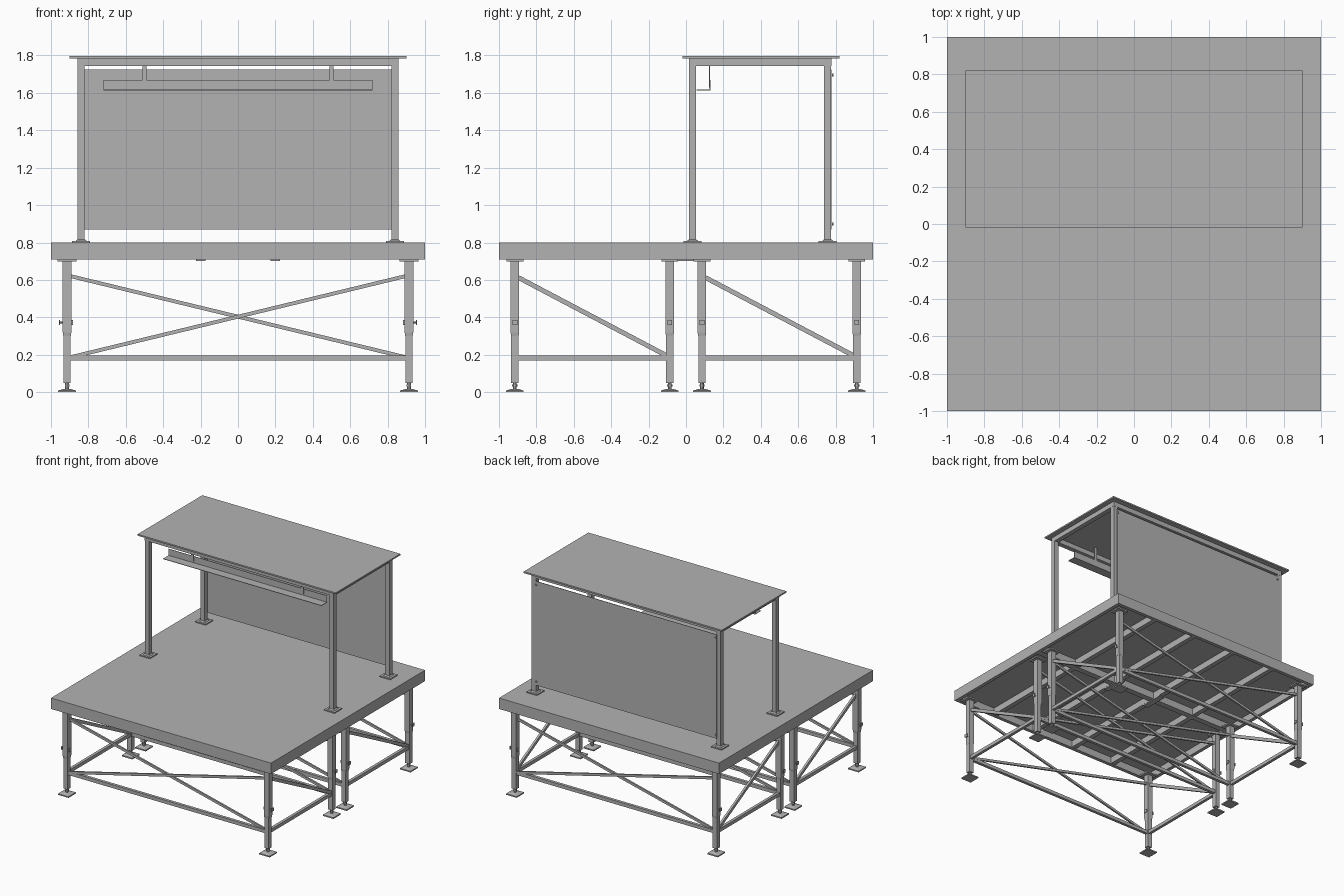
import bpy, bmesh
from mathutils import Vector, Matrix

cube = bpy.data.objects.get("Cube")
if cube:
    bpy.data.objects.remove(cube, do_unlink=True)

grey = bpy.data.materials.new("metal grey")
grey.use_nodes = True
grey.diffuse_color = (0.45, 0.45, 0.45, 1)
grey.node_tree.nodes["Principled BSDF"].inputs["Base Color"].default_value = (0.45, 0.45, 0.45, 1)


def add_box(bm, lo, hi):
    lo, hi = Vector(lo), Vector(hi)
    m = Matrix.Translation((lo + hi) / 2) @ Matrix.Diagonal((*(hi - lo), 1))
    bmesh.ops.create_cube(bm, size=1, matrix=m)


def add_block(bm, x, y, z0, z1, w):
    add_box(bm, (x - w / 2, y - w / 2, z0), (x + w / 2, y + w / 2, z1))


def add_taper(bm, x, y, z0, z1, w0, w1):
    """Square frustum standing upright."""
    m = Matrix.Translation((x, y, (z0 + z1) / 2)) @ Matrix.Rotation(0.785398, 4, "Z")
    bmesh.ops.create_cone(bm, cap_ends=True, segments=4, radius1=w0 * 0.7071,
                          radius2=w1 * 0.7071, depth=z1 - z0, matrix=m)


def add_rod(bm, a, b, r, sides=8):
    a, b = Vector(a), Vector(b)
    d = b - a
    m = Matrix.Translation((a + b) / 2) @ d.to_track_quat("Z", "Y").to_matrix().to_4x4()
    bmesh.ops.create_cone(bm, cap_ends=True, segments=sides, radius1=r, radius2=r,
                          depth=d.length, matrix=m)


def add_bar(bm, a, b, w, t):
    """Rectangular bar between two points, w tall and t thick sideways."""
    a, b = Vector(a), Vector(b)
    d = (b - a).normalized()
    side = d.cross(Vector((0, 0, 1))).normalized()
    rot = Matrix((d, side, d.cross(side))).transposed().to_4x4()
    m = Matrix.Translation((a + b) / 2) @ rot @ Matrix.Diagonal(((b - a).length, t, w, 1))
    bmesh.ops.create_cube(bm, size=1, matrix=m)


def finish(name, bm):
    bmesh.ops.recalc_face_normals(bm, faces=bm.faces)
    me = bpy.data.meshes.new(name)
    bm.to_mesh(me)
    bm.free()
    me.materials.append(grey)
    ob = bpy.data.objects.new(name, me)
    bpy.context.collection.objects.link(ob)
    return ob


LEG_X = 0.914
ROWS = (-0.915, -0.087, 0.085, 0.913)

# Deck: top sheet with a rim and a central divider
bm = bmesh.new()
add_box(bm, (-1, -1, 0.77), (1, 1, 0.8))
for s in (-1, 1):
    add_box(bm, (min(s, s * 0.97), -1, 0.71), (max(s, s * 0.97), 1, 0.77))
    add_box(bm, (-0.97, min(s, s * 0.97), 0.71), (0.97, max(s, s * 0.97), 0.77))
add_box(bm, (-0.97, -0.025, 0.71), (0.97, 0.025, 0.77))
finish("deck", bm)

# Beams under the deck
bm = bmesh.new()
for x in (-0.6, -0.2, 0.2, 0.6):
    for y0, y1 in ((-0.97, -0.025), (0.025, 0.97)):
        add_box(bm, (x - 0.02, y0, 0.715), (x + 0.02, y1, 0.77))
finish("deck_beams", bm)

# Plates joining the two deck halves
bm = bmesh.new()
for x in (-0.2, 0.2):
    add_box(bm, (x - 0.025, -0.1, 0.702), (x + 0.025, 0.1, 0.71))
finish("joining_plates", bm)

# Telescopic legs with feet and clamp bolts
for side, s in (("right", -1), ("left", 1)):
    for i, y in enumerate(ROWS):
        x = s * LEG_X
        bm = bmesh.new()
        add_box(bm, (x - 0.05, y - 0.045, 0.698), (x + 0.05, y + 0.045, 0.71))
        add_block(bm, x, y, 0.32, 0.7, 0.046)
        add_taper(bm, x, y, 0.3, 0.32, 0.04, 0.046)
        add_block(bm, x, y, 0.05, 0.3, 0.039)
        finish(f"{side}_leg_{i + 1}", bm)

        bm = bmesh.new()
        add_block(bm, x, y, 0, 0.01, 0.095)
        add_taper(bm, x, y, 0.01, 0.018, 0.085, 0.03)
        add_rod(bm, (x, y, 0.015), (x, y, 0.05), 0.01)
        add_rod(bm, (x, y, 0.03), (x, y, 0.042), 0.014, 6)
        finish(f"{side}_foot_{i + 1}", bm)

        bm = bmesh.new()
        add_rod(bm, (x - s * 0.03, y, 0.372), (x + s * 0.042, y, 0.372), 0.005)
        for off in (-0.028, 0.04):
            xc = x + s * off
            add_box(bm, (xc - 0.003, y - 0.013, 0.359), (xc + 0.003, y + 0.013, 0.385))
        finish(f"{side}_clamp_{i + 1}", bm)

# Crossed braces and bottom rails across the width
bm = bmesh.new()
for y in ROWS:
    add_box(bm, (-0.895, y - 0.012, 0.168), (0.895, y + 0.012, 0.196))
    for s in (-1, 1):
        add_bar(bm, (-s * 0.895, y + s * 0.007, 0.62), (s * 0.895, y + s * 0.007, 0.187),
                0.02, 0.014)
finish("cross_braces", bm)

# Diagonal braces and bottom rails along the depth
bm = bmesh.new()
for s in (-1, 1):
    x = s * LEG_X
    for y0, y1 in (ROWS[:2], ROWS[2:]):
        add_box(bm, (x - 0.012, y0 + 0.018, 0.168), (x + 0.012, y1 - 0.018, 0.196))
        add_bar(bm, (x, y0 + 0.02, 0.612), (x, y1 - 0.018, 0.196), 0.025, 0.018)
finish("side_braces", bm)

# Canopy posts with base plates
bm = bmesh.new()
for x in (-0.839, 0.839):
    for y in (0.035, 0.757):
        add_block(bm, x, y, 0.8, 0.808, 0.095)
        add_taper(bm, x, y, 0.808, 0.816, 0.06, 0.042)
        add_block(bm, x, y, 0.808, 1.745, 0.039)
finish("canopy_posts", bm)

# Canopy frame
bm = bmesh.new()
for x in (-0.839, 0.839):
    add_box(bm, (x - 0.02, 0.015, 1.745), (x + 0.02, 0.777, 1.785))
for y in (0.035, 0.757):
    add_box(bm, (-0.82, y - 0.02, 1.745), (0.82, y + 0.02, 1.785))
finish("canopy_frame", bm)

# Roof sheet
bm = bmesh.new()
add_box(bm, (-0.9, -0.018, 1.785), (0.9, 0.822, 1.797))
finish("roof", bm)

# Back wall sheet and its fixing knobs
bm = bmesh.new()
add_box(bm, (-0.825, 0.777, 0.87), (0.825, 0.781, 1.725))
finish("back_wall", bm)
bm = bmesh.new()
for x in (-0.815, 0.815):
    for z in (0.9, 1.695):
        add_rod(bm, (x, 0.777, z), (x, 0.788, z), 0.008)
finish("wall_knobs", bm)

# Hanging tray below the front of the roof
bm = bmesh.new()
add_box(bm, (-0.72, 0.055, 1.613), (0.72, 0.13, 1.617))
add_box(bm, (-0.72, 0.126, 1.617), (0.72, 0.13, 1.67))
for x in (-0.5, 0.5):
    add_box(bm, (x - 0.011, 0.122, 1.63), (x + 0.011, 0.128, 1.785))
finish("hanging_tray", bm)
